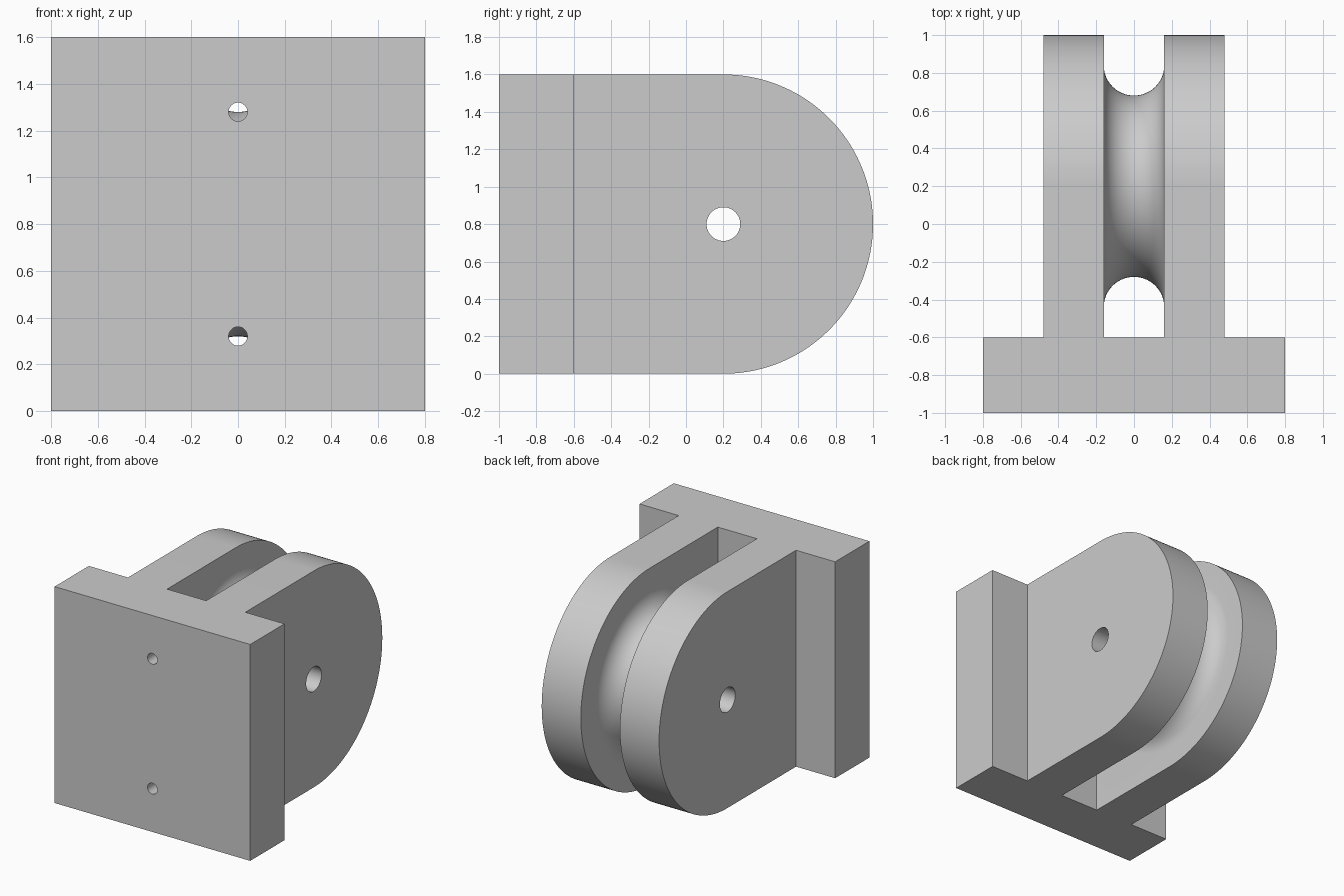
import bpy, bmesh
from math import cos, sin, pi, radians
from mathutils import Matrix, Vector

if "Cube" in bpy.data.objects:
    bpy.data.objects.remove(bpy.data.objects["Cube"], do_unlink=True)

AXLE_Y, AXLE_Z = 0.2, 0.8
OUTER, GROOVE, RIM = 0.8, 0.16, 0.64

grey = bpy.data.materials.new("plain grey")
grey.use_nodes = True
colour = (0.6, 0.6, 0.6, 1)
grey.diffuse_color = colour
grey.node_tree.nodes["Principled BSDF"].inputs["Base Color"].default_value = colour


def finish(bm, name):
    bmesh.ops.recalc_face_normals(bm, faces=bm.faces)
    mesh = bpy.data.meshes.new(name)
    bm.to_mesh(mesh)
    bm.free()
    mesh.materials.append(grey)
    obj = bpy.data.objects.new(name, mesh)
    bpy.context.collection.objects.link(obj)
    return obj


def box(name, low, high):
    low, high = Vector(low), Vector(high)
    bm = bmesh.new()
    bmesh.ops.create_cube(bm, size=1, matrix=Matrix.Translation((low + high) / 2)
                          @ Matrix.Diagonal((high - low).to_4d()))
    return finish(bm, name)


def rod(name, centre, radius, length, axis):
    turn = Matrix.Rotation(pi / 2, 4, axis)
    bm = bmesh.new()
    bmesh.ops.create_cone(bm, cap_ends=True, segments=48, radius1=radius, radius2=radius,
                          depth=length, matrix=Matrix.Translation(centre) @ turn)
    return finish(bm, name)


def combine(target, tool, operation):
    mod = target.modifiers.new(operation.title(), 'BOOLEAN')
    mod.operation, mod.solver, mod.object = operation, 'EXACT', tool
    bpy.context.view_layer.objects.active = target
    bpy.ops.object.modifier_apply(modifier=mod.name)
    bpy.data.objects.remove(tool, do_unlink=True)


# Bracket: round-ended side profile extruded across the full width
arc = [(AXLE_Y + OUTER * cos(a), AXLE_Z + OUTER * sin(a))
       for a in (-pi / 2 + pi * i / 96 for i in range(97))]
profile = [(-1, 0)] + arc + [(-1, 1.6)]
bm = bmesh.new()
face = bm.faces.new([bm.verts.new((-0.8, y, z)) for y, z in profile])
new = bmesh.ops.extrude_face_region(bm, geom=[face])["geom"]
bmesh.ops.translate(bm, vec=(1.6, 0, 0), verts=[v for v in new if isinstance(v, bmesh.types.BMVert)])
bracket = finish(bm, "pulley_bracket")

# Step the sides in behind the base plate, and open the slot between the cheeks
for x0, x1 in ((-1, -0.48), (-0.16, 0.16), (0.48, 1)):
    combine(bracket, box("side_cutter", (x0, -0.6, -0.2), (x1, 1.2, 1.8)), 'DIFFERENCE')

# Grooved pulley, its ends sunk slightly into the cheeks
half = [(GROOVE * -cos(pi * i / 32), RIM - GROOVE * sin(pi * i / 32)) for i in range(33)]
section = [(-0.18, 0), (-0.18, RIM)] + half + [(0.18, RIM), (0.18, 0)]
bm = bmesh.new()
verts = [bm.verts.new((x, AXLE_Y, AXLE_Z + r)) for x, r in section]
edges = [bm.edges.new(pair) for pair in zip(verts, verts[1:])]
bmesh.ops.spin(bm, geom=verts + edges, cent=(0, AXLE_Y, AXLE_Z), axis=(1, 0, 0),
               angle=2 * pi, steps=128, use_merge=True)
bmesh.ops.remove_doubles(bm, verts=bm.verts, dist=0.0001)
combine(bracket, finish(bm, "grooved_pulley"), 'UNION')

# Axle bore and the two cord holes in the base plate
combine(bracket, rod("axle_bore", (0, AXLE_Y, AXLE_Z), 0.09, 1.4, 'Y'), 'DIFFERENCE')
for side in (-1, 1):
    hole = rod("cord_hole", (0, -0.8, AXLE_Z + side * 0.48), 0.04, 0.6, 'X')
    combine(bracket, hole, 'DIFFERENCE')

bpy.ops.object.select_all(action='DESELECT')
bracket.select_set(True)
bpy.context.view_layer.objects.active = bracket
bpy.ops.object.shade_smooth_by_angle(angle=radians(30))
